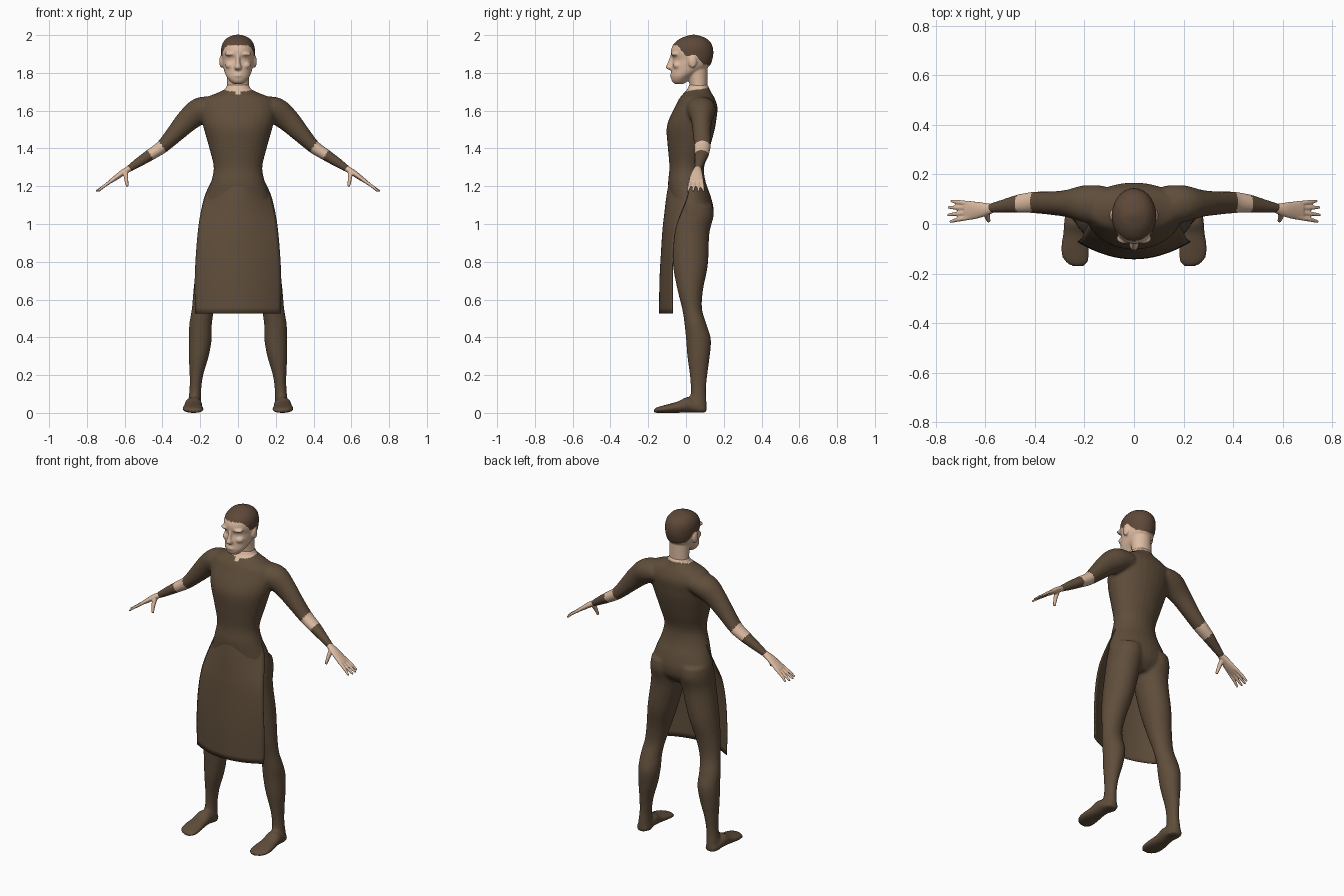
import bpy, bmesh, math
from mathutils import Vector

cube = bpy.data.objects.get("Cube")
if cube:
    bpy.data.objects.remove(cube, do_unlink=True)

X, Y, Z = Vector((1, 0, 0)), Vector((0, 1, 0)), Vector((0, 0, 1))


def material(name, color):
    mat = bpy.data.materials.new(name)
    mat.use_nodes = True
    mat.diffuse_color = (*color, 1)
    mat.node_tree.nodes["Principled BSDF"].inputs["Base Color"].default_value = (*color, 1)
    return mat


CLOTH = material("brown cloth", (0.115, 0.075, 0.043))
SKIN = material("pale skin", (0.72, 0.5, 0.36))
HAIR = material("dark brown hair", (0.11, 0.065, 0.04))


def spline(rows, steps=4):
    """Smooth a list of number rows with a Catmull-Rom curve."""
    out = []
    for i in range(len(rows) - 1):
        a, b, c, d = (rows[min(max(k, 0), len(rows) - 1)] for k in range(i - 1, i + 3))
        for s in range(steps):
            t = s / steps
            out.append([q + t / 2 * (r - p + t * (2 * p - 5 * q + 4 * r - w + t * (3 * (q - r) + w - p)))
                        for p, q, r, w in zip(a, b, c, d)])
    return out + [list(rows[-1])]


def loft(bm, rings, sides=28):
    """Skin over elliptical rings given as centre and two radius vectors."""
    loops = []
    for center, u, v in rings:
        angles = [math.tau * k / sides for k in range(sides)]
        loops.append([bm.verts.new(center + u * math.cos(a) + v * math.sin(a)) for a in angles])
    for low, high in zip(loops, loops[1:]):
        for k in range(sides):
            n = (k + 1) % sides
            bm.faces.new((low[k], low[n], high[n], high[k]))
    bm.faces.new(loops[0][::-1])
    bm.faces.new(loops[-1])


def column(bm, rows):
    """Rows: height, centre x, half width, front y, back y."""
    loft(bm, [(Vector((cx, (front + back) / 2, z)), X * w, Y * (back - front) / 2)
              for z, cx, w, front, back in spline(rows)])


def limb(bm, rows):
    """Rows: x, y, z, radius along y, radius across the path."""
    rows = spline(rows)
    points = [Vector(r[:3]) for r in rows]
    rings = []
    for i, r in enumerate(rows):
        way = points[min(i + 1, len(rows) - 1)] - points[max(i - 1, 0)]
        across = way.cross(Y).normalized()
        rings.append((points[i], across.cross(way).normalized() * r[3], across * r[4]))
    loft(bm, rings)


def blob(bm, center, size):
    made = bmesh.ops.create_uvsphere(bm, u_segments=20, v_segments=12, radius=1)["verts"]
    for v in made:
        v.co = Vector(center) + Vector(a * b for a, b in zip(v.co, size))


def mirror(bm):
    copy = bmesh.ops.duplicate(bm, geom=bm.verts[:] + bm.edges[:] + bm.faces[:])["geom"]
    for v in copy:
        if isinstance(v, bmesh.types.BMVert):
            v.co.x *= -1


def make(name, bm, mats, voxel=0, smooth=0, rule=None):
    """Turn the parts into one object, fuse them, then colour faces by rule."""
    bmesh.ops.recalc_face_normals(bm, faces=bm.faces[:])
    mesh = bpy.data.meshes.new(name)
    bm.to_mesh(mesh)
    bm.free()
    obj = bpy.data.objects.new(name, mesh)
    bpy.context.collection.objects.link(obj)
    bpy.context.view_layer.objects.active = obj
    obj.select_set(True)
    if voxel:
        fuse = obj.modifiers.new("fuse", "REMESH")
        fuse.mode, fuse.voxel_size = "VOXEL", voxel
        soft = obj.modifiers.new("soften", "SMOOTH")
        soft.factor, soft.iterations = 0.5, smooth
        for mod in ("fuse", "soften"):
            bpy.ops.object.modifier_apply(modifier=mod)
    obj.data.materials.clear()
    for mat in mats:
        obj.data.materials.append(mat)
    for face in obj.data.polygons:
        face.use_smooth = True
        if rule:
            face.material_index = rule(face.center)
    obj.select_set(False)
    return obj


# Clothed body: legs, feet and arms on one side, mirrored, then the torso
bm = bmesh.new()
column(bm, [(1.1, .09, .09, -.06, .14), (1.04, .095, .094, -.075, .146), (.95, .104, .092, -.08, .124),
            (.785, .137, .083, -.07, .116), (.65, .166, .07, -.045, .09), (.55, .185, .06, -.02, .085),
            (.47, .198, .06, -.008, .108), (.39, .2, .061, 0, .132), (.3, .208, .053, .007, .126),
            (.2, .22, .036, .02, .113), (.12, .226, .031, .026, .106), (.06, .23, .035, .02, .109),
            (.005, .232, .04, .02, .11)])
foot = [(.105, .232, .03, .04), (.06, .234, .042, .06), (.01, .236, .046, .085), (-.04, .238, .049, .062),
        (-.1, .238, .058, .045), (-.14, .234, .054, .034), (-.162, .23, .038, .026), (-.172, .225, .018, .016)]
loft(bm, [(Vector((cx, y, h / 2)), X * w, Z * h / 2) for y, cx, w, h in spline(foot)])
limb(bm, [(.13, .075, 1.615, .08, .06), (.2, .082, 1.6, .075, .07), (.265, .083, 1.55, .056, .062),
          (.33, .084, 1.482, .048, .049), (.4, .087, 1.41, .044, .036), (.465, .082, 1.366, .038, .031),
          (.52, .073, 1.33, .029, .026), (.585, .063, 1.287, .019, .018)])
mirror(bm)
column(bm, [(.97, 0, .11, -.05, .09), (1.02, 0, .18, -.075, .135), (1.08, 0, .187, -.085, .146),
            (1.15, 0, .168, -.09, .13), (1.22, 0, .144, -.095, .105), (1.3, 0, .129, -.088, .096),
            (1.4, 0, .152, -.096, .125), (1.5, 0, .18, -.103, .152), (1.56, 0, .195, -.088, .162),
            (1.62, 0, .2, -.058, .167), (1.665, 0, .178, -.035, .152), (1.69, 0, .12, -.015, .138),
            (1.715, 0, .068, .008, .124), (1.74, 0, .06, .016, .116)])


def body_color(c):
    x = abs(c.x)
    along = x * .82 - c.z * .57
    band = x > .33 and -.475 < along < -.398
    collar = x < .08 and c.z > 1.703 + .14 * c.y
    notch = x < .011 and c.z > 1.683 and c.y < .03
    return int(band or collar or notch)


make("clothed_body", bm, [CLOTH, SKIN], .0085, 6, body_color)

# Hands: palm, four fingers and thumb
bm = bmesh.new()
limb(bm, [(.57, .063, 1.296, .018, .016), (.61, .058, 1.272, .029, .016), (.65, .055, 1.243, .037, .013),
          (.682, .055, 1.221, .037, .009)])
for base, tip, reach in ((.083, .093, .738), (.065, .067, .75), (.046, .037, .752), (.027, .009, .742)):
    limb(bm, [(.66, base, 1.235, .01, .009), (.71, (base + tip) / 2, 1.2, .009, .008),
              (reach, tip, 1.173, .006, .005)])
limb(bm, [(.595, .05, 1.275, .016, .013), (.592, .028, 1.24, .012, .011), (.586, .012, 1.2, .008, .007)])
mirror(bm)
make("hands", bm, [SKIN], .004, 3)

# Head: ears mirrored, then skull, neck, nose, lips and brow
bm = bmesh.new()
blob(bm, (.088, .035, 1.86), (.011, .022, .034))
blob(bm, (.038, -.058, 1.9), (.034, .022, .011))
blob(bm, (.042, -.044, 1.84), (.026, .026, .02))
mirror(bm)
column(bm, [(1.741, 0, .022, -.058, -.015), (1.753, 0, .04, -.073, .005), (1.78, 0, .061, -.08, .035),
            (1.81, 0, .073, -.078, .09), (1.84, 0, .081, -.077, .128), (1.872, 0, .086, -.07, .14),
            (1.9, 0, .089, -.08, .145), (1.93, 0, .089, -.077, .143), (1.96, 0, .08, -.06, .132),
            (1.985, 0, .058, -.025, .104), (1.997, 0, .032, .01, .07), (2.002, 0, .012, .03, .05)])
column(bm, [(1.68, 0, .058, .02, .115), (1.74, 0, .058, .018, .114), (1.82, 0, .06, 0, .115)])
column(bm, [(1.815, 0, .012, -.09, -.06), (1.828, 0, .019, -.108, -.06), (1.85, 0, .012, -.099, -.06),
            (1.895, 0, .009, -.082, -.05)])
blob(bm, (0, -.073, 1.786), (.026, .012, .011))

HAIRLINE = [(-.2, 1.95), (-.045, 1.946), (0, 1.888), (.05, 1.895), (.09, 1.848), (.2, 1.82)]


def head_color(c):
    if abs(c.x) > .09 and c.z < 1.893:
        return 0
    for (y0, z0), (y1, z1) in zip(HAIRLINE, HAIRLINE[1:]):
        if y0 <= c.y < y1:
            return int(c.z > z0 + (z1 - z0) * (c.y - y0) / (y1 - y0))
    return 0


make("head", bm, [SKIN, HAIR], .0055, 4, head_color)

# Front apron: a curved hanging sheet, open at the back
# Rows: height, half width, centre y, side edge y
bm = bmesh.new()
COLS = 24
grid = []
for z, w, mid, edge in spline([(1.26, .122, -.08, .01), (1.155, .172, -.1, .01), (1.05, .198, -.113, -.03),
                               (.97, .21, -.122, -.055), (.85, .221, -.13, -.068), (.7, .228, -.138, -.07),
                               (.526, .226, -.14, -.07)]):
    ts = [2 * k / COLS - 1 for k in range(COLS + 1)]
    grid.append([bm.verts.new((w * t, mid + (edge - mid) * t * t, z)) for t in ts])
for a, b in zip(grid, grid[1:]):
    for k in range(COLS):
        bm.faces.new((a[k], b[k], b[k + 1], a[k + 1]))
apron = make("front_apron", bm, [CLOTH])
thick = apron.modifiers.new("thickness", "SOLIDIFY")
thick.thickness, thick.offset = .005, 0
apron.select_set(True)
bpy.ops.object.shade_smooth_by_angle(angle=math.radians(40))
